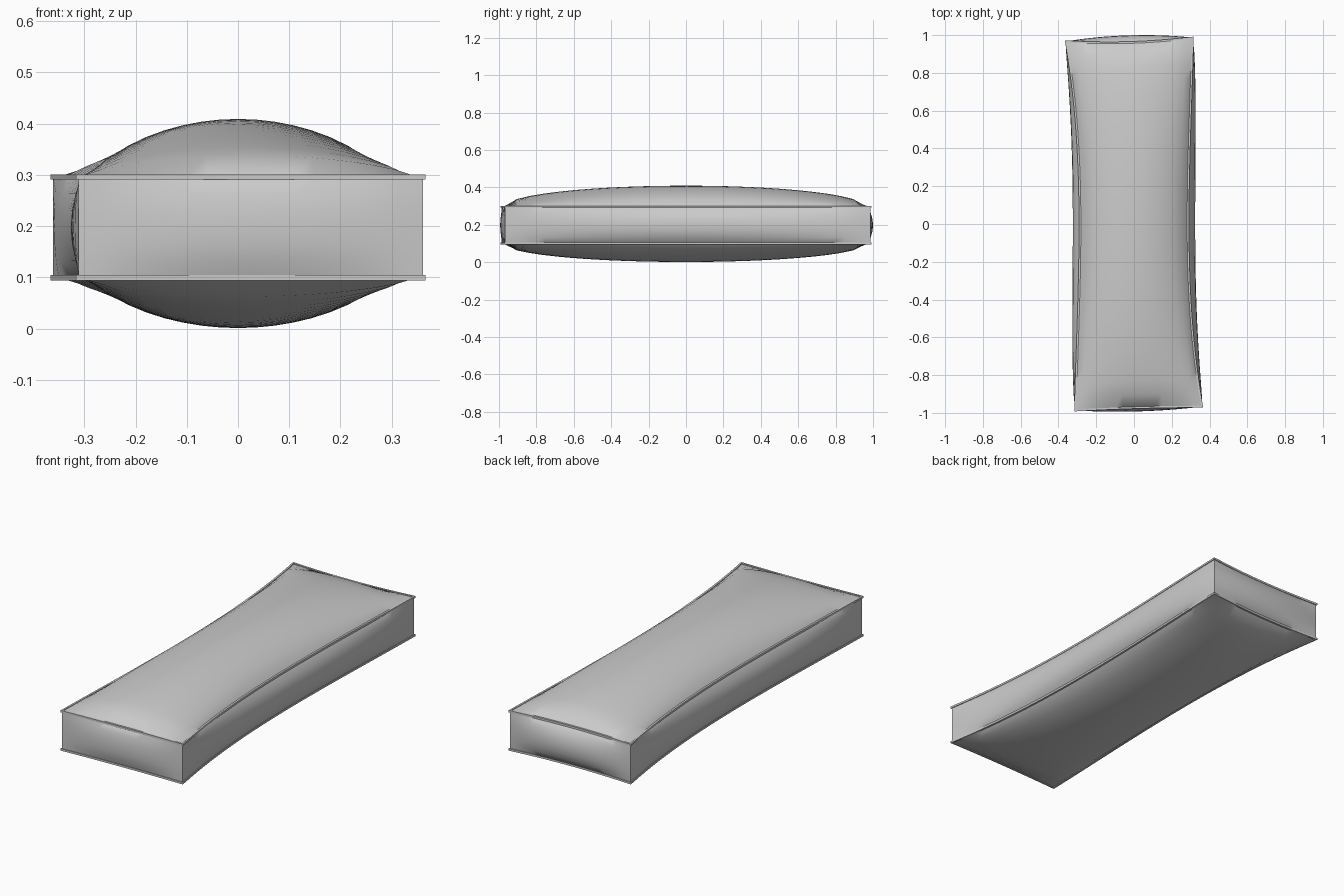
import bpy, bmesh, math

if "Cube" in bpy.data.objects:
    bpy.data.objects.remove(bpy.data.objects["Cube"])

Z_LOW, Z_HIGH = 0.099, 0.296
NU, NV, NT = 16, 28, 6


def outline(u, v):
    """Map the unit square onto the pinched, slightly skewed cushion plan."""
    half_w = 0.336 - 0.05 * (1 - v * v)
    pull = 0.016 if v > 0 else 0.005
    return (u * half_w - 0.025 * v ** 3,
            v * (0.977 - pull * (1 - u * u)) + 0.01 * u)


def dome(u, v):
    return max(0, 1 - u * u) ** 0.75 * max(0, 1 - v * v) ** 0.5


def steps(n):
    return [-1 + 2 * i / n for i in range(n + 1)]


def sheet(bm, rows, cols, func):
    grid = [[bm.verts.new(func(a, b)) for b in cols] for a in rows]
    for r0, r1 in zip(grid, grid[1:]):
        for i in range(len(cols) - 1):
            bm.faces.new((r0[i], r0[i + 1], r1[i + 1], r1[i]))


def finish(bm, name, angle):
    bmesh.ops.remove_doubles(bm, verts=bm.verts, dist=1e-5)
    bmesh.ops.recalc_face_normals(bm, faces=bm.faces)
    mesh = bpy.data.meshes.new(name)
    bm.to_mesh(mesh)
    bm.free()
    obj = bpy.data.objects.new(name, mesh)
    bpy.context.collection.objects.link(obj)
    bpy.ops.object.select_all(action='DESELECT')
    obj.select_set(True)
    bpy.context.view_layer.objects.active = obj
    bpy.ops.object.shade_smooth_by_angle(angle=math.radians(angle))
    return obj


# Puffed top and bottom panels
bm = bmesh.new()
for z, puff in ((Z_HIGH, 0.113), (Z_LOW, -0.098)):
    sheet(bm, steps(NU), steps(NV),
          lambda u, v: (*outline(u, v), z + puff * dome(u, v)))


def wall_z(t):
    return Z_LOW + (Z_HIGH - Z_LOW) * (t + 1) / 2


# Bulging long sides and ends
for s in (-1, 1):
    def long_side(v, t):
        x, y = outline(s, v)
        bulge = 0.038 * max(0, 1 - v * v) ** 0.7 * (1 - t * t) ** 0.8
        return x + s * bulge, y, wall_z(t)

    def end_side(u, t):
        x, y = outline(u, s)
        bulge = (0.038 if s > 0 else 0.02) * (1 - u * u) * (1 - t * t) ** 0.8
        return x, y + s * bulge, wall_z(t)

    sheet(bm, steps(NV), steps(NT), long_side)
    sheet(bm, steps(NU), steps(NT), end_side)
finish(bm, "cushion_body", 40)

# Piping around the upper and lower seams, mitred at the corners
path = ([(u, -1) for u in steps(NU)[:-1]] + [(1, v) for v in steps(NV)[:-1]]
        + [(-u, 1) for u in steps(NU)[:-1]] + [(-1, -v) for v in steps(NV)[:-1]])
path.append(path[0])
section = [(-1, -1), (1, -1), (1, 1), (-1, 1), (-1, -1)]
R = 0.005
for name, z in (("upper_piping", Z_HIGH), ("lower_piping", Z_LOW)):
    def cord(p, q):
        u, v = p
        x, y = outline(u, v)
        side = u if abs(u) == 1 else 0
        end = v if abs(v) == 1 else 0
        return x + side * q[0] * R, y + end * q[0] * R, z + q[1] * R

    bm = bmesh.new()
    sheet(bm, path, section, cord)
    finish(bm, name, 40)
